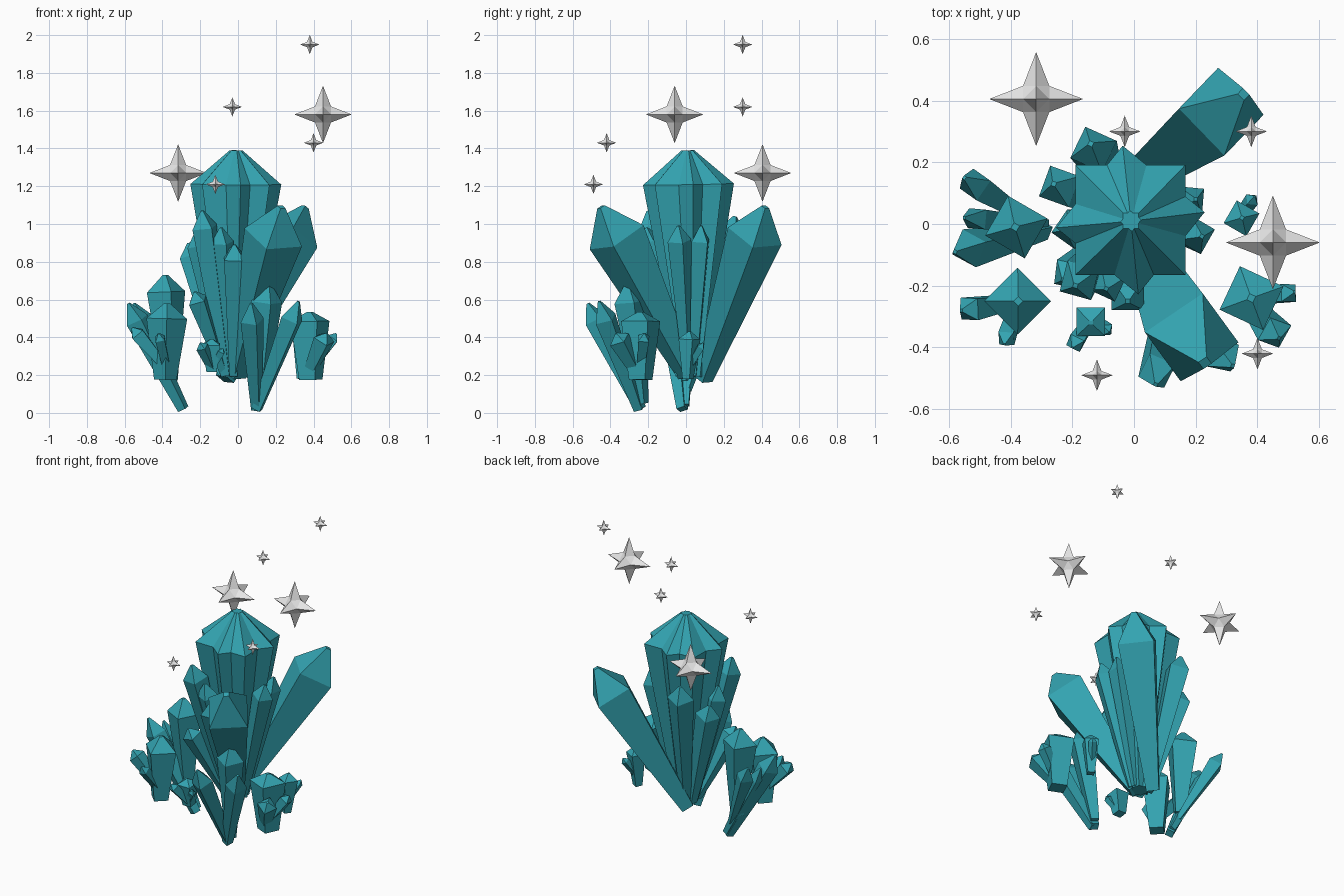
import bpy, bmesh, math
from mathutils import Vector
from itertools import product


def material(name, rgb):
    m = bpy.data.materials.new(name)
    m.diffuse_color = (*rgb, 1)
    return m


TEAL = material("teal crystal", (0.033, 0.37, 0.44))
PALE = material("pale sparkle", (0.8, 0.8, 0.8))


def finish(name, bm, mat):
    bmesh.ops.recalc_face_normals(bm, faces=bm.faces)
    me = bpy.data.meshes.new(name)
    bm.to_mesh(me)
    bm.free()
    me.materials.append(mat)
    ob = bpy.data.objects.new(name, me)
    bpy.context.collection.objects.link(ob)


def crystal(name, base, tip, r, turn=0, shoulder=0.83, taper=0.3, blunt=0.14):
    """Four-sided crystal flaring from base to shoulder, then a blunt point."""
    base, tip = Vector(base), Vector(tip)
    axis = tip - base
    rot = Vector((0, 0, 1)).rotation_difference(axis)
    bm = bmesh.new()
    rings = []
    for t, rad in ((0, r * taper), (shoulder, r), (1, r * blunt)):
        ring = []
        for k in range(4):
            a = math.radians(turn + 90 * k)
            ring.append(bm.verts.new(base + axis * t + rot @ Vector((rad * math.cos(a), rad * math.sin(a), 0))))
        rings.append(ring)
    for lo, hi in zip(rings, rings[1:]):
        for k in range(4):
            n = (k + 1) % 4
            bm.faces.new((lo[k], lo[n], hi[n], hi[k]))
    bm.faces.new(rings[0])
    bm.faces.new(rings[-1])
    finish(name, bm, TEAL)


def sparkle(name, centre, r, pinch=0.28):
    """Octahedron whose edges are pinched inward at their middles."""
    bm = bmesh.new()
    verts = {}

    def vert(co):
        key = tuple(round(c, 4) + 0.0 for c in co)
        if key not in verts:
            verts[key] = bm.verts.new(Vector(centre) + Vector(co) * r)
        return verts[key]

    for signs in product((-1, 1), repeat=3):
        tips = [Vector([s if i == j else 0 for j in range(3)]) for i, s in enumerate(signs)]
        mids = [(tips[i] + tips[(i + 1) % 3]) * pinch for i in range(3)]
        for i in range(3):
            bm.faces.new((vert(tips[i]), vert(mids[i]), vert(mids[i - 1])))
        bm.faces.new([vert(m) for m in mids])
    finish(name, bm, PALE)


# Central column: two square crystals crossed
for i, turn in enumerate((45, 6)):
    crystal(f"central_crystal_{i}", (-0.02, 0.03, 0.19), (-0.01, 0.01, 1.39), 0.252 - 0.01 * i, turn, 0.85, 0.25)

# Two large leaning crystals
crystal("large_back_crystal", (-0.07, 0.09, 0.18), (0.355, 0.42, 1.09), 0.15, 0, 0.83, 0.35)
crystal("large_front_crystal", (-0.01, 0.01, 0.2), (0.23, -0.45, 1.09), 0.16, -10, 0.82, 0.35)

# Slim crystals fanning around the column: tip, radius, turn
slim = [
    ((-0.14, 0.26, 1.04), 0.08, 20), ((-0.19, -0.20, 1.07), 0.075, 30),
    ((-0.02, -0.25, 0.89), 0.075, 45), ((0.22, -0.04, 0.99), 0.065, 15),
    ((0.20, 0.08, 0.99), 0.06, 40), ((-0.26, 0.13, 0.90), 0.075, 25),
    ((-0.22, -0.02, 0.96), 0.065, 10), ((-0.09, -0.21, 0.98), 0.065, 20),
    ((-0.23, -0.18, 0.64), 0.06, 35),
]
for i, (tip, r, turn) in enumerate(slim):
    crystal(f"slim_crystal_{i}", (tip[0] * 0.22 - 0.02, tip[1] * 0.22 + 0.02, 0.2), tip, r, turn, 0.9, 0.4)

# Side clusters: base, tip, radius, turn, taper
side = [
    # left stem
    ((-0.36, -0.01, 0.17), (-0.385, -0.01, 0.73), 0.105, 15, 0.4),
    ((-0.29, -0.02, 0.02), (-0.58, -0.09, 0.58), 0.065, 20, 0.5),
    ((-0.29, 0.00, 0.04), (-0.55, 0.02, 0.53), 0.045, 40, 0.5),
    ((-0.33, 0.01, 0.12), (-0.55, 0.15, 0.58), 0.055, 10, 0.35),
    # front stem
    ((0.10, -0.25, 0.02), (0.32, -0.46, 0.59), 0.065, 30, 0.5),
    ((0.10, -0.24, 0.02), (0.07, -0.52, 0.58), 0.065, 20, 0.5),
    ((0.11, -0.23, 0.05), (0.16, -0.31, 0.69), 0.085, 15, 0.4),
    # twigs on the left front block
    ((-0.39, -0.25, 0.25), (-0.56, -0.28, 0.45), 0.05, 45, 0.6),
    ((-0.38, -0.27, 0.25), (-0.42, -0.39, 0.42), 0.035, 45, 0.8),
    # twigs on the right front block
    ((0.38, -0.26, 0.22), (0.47, -0.37, 0.42), 0.06, 20, 0.6),
    ((0.40, -0.24, 0.25), (0.52, -0.22, 0.42), 0.04, 45, 0.7),
    # right small cluster
    ((0.34, 0.01, 0.18), (0.35, 0.02, 0.43), 0.06, 15, 0.5),
    ((0.34, 0.02, 0.25), (0.39, 0.09, 0.37), 0.025, 45, 0.8),
    # small front-left cluster
    ((-0.14, -0.30, 0.22), (-0.14, -0.32, 0.39), 0.065, 45, 0.6),
    ((-0.14, -0.31, 0.24), (-0.20, -0.40, 0.37), 0.035, 20, 0.7),
    ((-0.13, -0.31, 0.25), (-0.08, -0.35, 0.34), 0.025, 45, 0.8),
]
for i, (base, tip, r, turn, taper) in enumerate(side):
    crystal(f"side_crystal_{i}", base, tip, r, turn, 0.84, taper)

# Stubby blocks either side
crystal("left_block_crystal", (-0.385, -0.25, 0.175), (-0.375, -0.25, 0.58), 0.108, 0, 0.8, 0.55)
crystal("right_block_crystal", (0.385, -0.24, 0.175), (0.38, -0.24, 0.535), 0.11, 20, 0.86, 0.6)

# Floating sparkles
stars = [((0.45, -0.06, 1.58), 0.152), ((-0.317, 0.405, 1.27), 0.152),
         ((0.38, 0.30, 1.95), 0.051), ((-0.03, 0.30, 1.62), 0.051),
         ((0.40, -0.42, 1.43), 0.051), ((-0.12, -0.49, 1.21), 0.051)]
for i, (c, r) in enumerate(stars):
    sparkle(f"sparkle_{i}", c, r)
